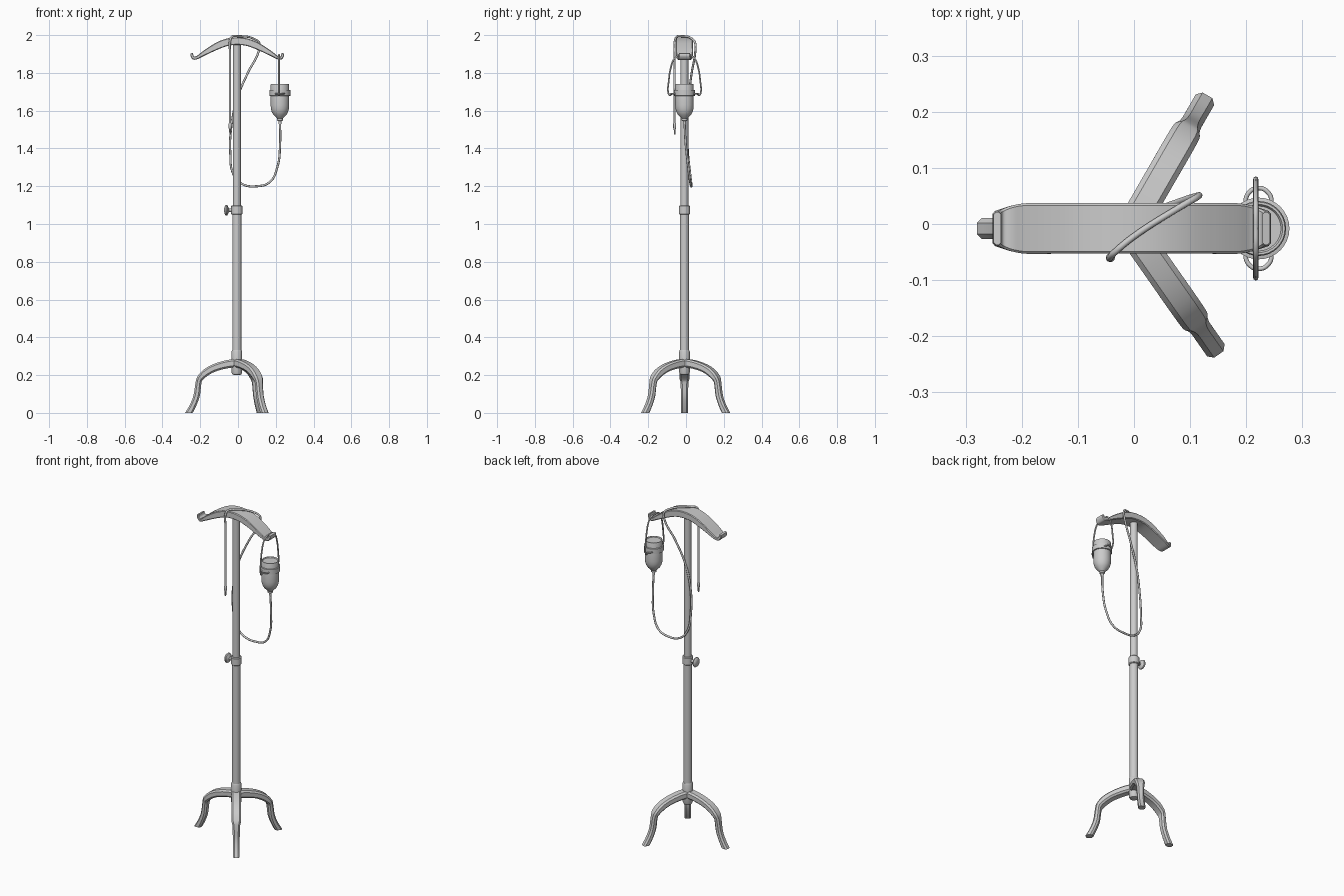
import bpy, bmesh, math
from mathutils import Vector, Matrix

if "Cube" in bpy.data.objects:
    bpy.data.objects.remove(bpy.data.objects["Cube"])

CX, CY = -0.006, -0.008      # pole axis


def finish(bm, name, matrix=None, angle=40):
    bmesh.ops.recalc_face_normals(bm, faces=bm.faces)
    if matrix:
        bm.transform(matrix)
    me = bpy.data.meshes.new(name)
    bm.to_mesh(me)
    bm.free()
    ob = bpy.data.objects.new(name, me)
    bpy.context.collection.objects.link(ob)
    bpy.ops.object.select_all(action='DESELECT')
    ob.select_set(True)
    bpy.context.view_layer.objects.active = ob
    bpy.ops.object.shade_smooth_by_angle(angle=math.radians(angle))
    return ob


def skin(bm, rings, caps=True):
    vs = [[bm.verts.new(p) for p in r] for r in rings]
    n = len(vs[0])
    for a, b in zip(vs, vs[1:]):
        for i in range(n):
            j = (i + 1) % n
            bm.faces.new((a[i], a[j], b[j], b[i]))
    if caps:
        bm.faces.new(vs[0])
        bm.faces.new(vs[-1])


def lathe(name, profile, matrix, n=24):
    """Solid of revolution from (radius, height) pairs."""
    bm = bmesh.new()
    skin(bm, [[(r * math.cos(t), r * math.sin(t), z)
               for t in (2 * math.pi * i / n for i in range(n))] for r, z in profile])
    return finish(bm, name, matrix)


def spline(pts, k=4):
    """Catmull-Rom through tuples of any size."""
    P = [Vector(p) for p in pts]
    P = [2 * P[0] - P[1]] + P + [2 * P[-1] - P[-2]]
    out = []
    for a, b, c, d in zip(P, P[1:], P[2:], P[3:]):
        for s in range(k):
            t = s / k
            out.append(0.5 * (2 * b + (c - a) * t + (2 * a - 5 * b + 4 * c - d) * t * t
                              + (3 * b - a - 3 * c + d) * t ** 3))
    return out + [P[-2]]


def beam(name, stations, matrix, chamfer):
    """Chamfered bar; station = upper x, upper z, lower x, lower z, half width."""
    bm = bmesh.new()
    rings = []
    for ux, uz, lx, lz, w in spline(stations):
        u, l = Vector((ux, 0, uz)), Vector((lx, 0, lz))
        c = min(chamfer, 0.3 * (u - l).length)
        d = (l - u).normalized() * c
        y = Vector((0, 1, 0))
        rings.append([u - y * (w - c), u + y * (w - c), u + d + y * w, l - d + y * w,
                      l + y * (w - c), l - y * (w - c), l - d - y * w, u + d - y * w])
    skin(bm, rings)
    return finish(bm, name, matrix, 35)


def tube(name, pts, radius, cyclic=False):
    cu = bpy.data.curves.new(name, 'CURVE')
    cu.dimensions = '3D'
    cu.bevel_depth = radius
    cu.bevel_resolution = 3
    cu.resolution_u = 8
    cu.use_fill_caps = True
    sp = cu.splines.new('BEZIER')
    sp.bezier_points.add(len(pts) - 1)
    sp.use_cyclic_u = cyclic
    for b, p in zip(sp.bezier_points, pts):
        b.co = p
        b.handle_left_type = b.handle_right_type = 'AUTO'
    ob = bpy.data.objects.new(name, cu)
    bpy.context.collection.objects.link(ob)
    bpy.ops.object.select_all(action='DESELECT')
    ob.select_set(True)
    bpy.context.view_layer.objects.active = ob
    bpy.ops.object.convert(target='MESH')
    bpy.ops.object.shade_smooth_by_angle(angle=math.radians(40))


axis = Matrix.Translation((CX, CY, 0))

# Telescoping pole, hub and clamp collar
lathe("lower_pole", [(.024, .25), (.024, 1.06)], axis)
lathe("upper_pole", [(.021, 1.05), (.021, 1.96)], axis)
lathe("base_hub", [(.012, .2), (.023, .203), (.028, .214), (.028, .325), (.025, .332)], axis)
lathe("clamp_collar", [(.026, 1.05), (.030, 1.054), (.030, 1.094), (.026, 1.098)], axis)

# Thumb knob on the left of the collar
lathe("clamp_knob", [(.009, .02), (.009, .042), (.017, .046), (.027, .051), (.029, .057),
                     (.024, .063), (.010, .067)],
      Matrix.Translation((CX, CY, 1.073)) @ Matrix.Rotation(-math.pi / 2, 4, 'Y'))

# Three curved legs
leg = [(.0, .287, .0, .243, .027), (.06, .278, .05, .236, .027), (.125, .258, .105, .222, .027),
       (.175, .23, .145, .203, .027), (.207, .195, .179, .176, .026), (.218, .165, .188, .155, .021),
       (.229, .095, .196, .09, .019), (.248, .045, .214, .04, .019), (.274, .0, .234, .0, .019)]
for label, ang in (("left", 180), ("back_right", 60), ("front_right", -55)):
    beam(label + "_leg", leg, axis @ Matrix.Rotation(math.radians(ang), 4, 'Z'), .009)

# Arched top hanger with upturned lips
half = [(.05, 1.983, .045, 1.944, .045), (.10, 1.966, .09, 1.929, .045),
        (.15, 1.937, .14, 1.907, .045), (.19, 1.909, .182, 1.887, .045),
        (.213, 1.891, .213, 1.872, .041), (.228, 1.888, .234, 1.871, .035),
        (.234, 1.900, .247, 1.888, .031), (.233, 1.906, .246, 1.903, .029)]
arch = [(-a, b, -c, d, w) for a, b, c, d, w in reversed(half)] \
    + [(0, 1.988, 0, 1.948, .045)] + half
beam("top_hanger", arch, Matrix.Translation((-.004, -.008, 0)), .004)

# Bottle with band
bx = .222
bottle = Matrix.Translation((bx, CY, 0))
lathe("bottle", [(.040, 1.737), (.043, 1.742), (.047, 1.742), (.049, 1.737), (.049, 1.63),
                 (.048, 1.612), (.043, 1.593), (.034, 1.577), (.019, 1.562), (.015, 1.558),
                 (.015, 1.548), (.008, 1.544), (.008, 1.53)], bottle, 32)
lathe("bottle_band", [(.047, 1.677), (.055, 1.679), (.055, 1.709), (.047, 1.711)], bottle, 32)

# Side lugs and wire bail hung over the hanger lip
for label, s in (("back", 1), ("front", -1)):
    tube(label + "_lug", [(bx + .023 * math.cos(t), CY + s * .048 + .024 * math.sin(t), 1.69)
                          for t in (math.pi * i / 4 for i in range(8))], .004, True)
side = [(.068, 1.688), (.078, 1.682), (.085, 1.692), (.083, 1.76), (.073, 1.825),
        (.056, 1.872), (.035, 1.892)]
bail = [(.217, CY + y, z) for y, z in side] + [(.217, CY, 1.896)] \
    + [(.217, CY - y, z) for y, z in reversed(side)]
tube("wire_bail", bail, .0045)

# Drip tube: bottle, low loop, up behind the pole, over the hanger, down the front
tube("drip_tube", [(bx, CY, 1.545), (.223, -.002, 1.43), (.208, .012, 1.30), (.168, .022, 1.222),
                   (.10, .028, 1.200), (.02, .028, 1.213), (-.025, .022, 1.265),
                   (-.041, .010, 1.38), (-.036, .006, 1.51), (-.006, .014, 1.66),
                   (.052, .030, 1.80), (.108, .049, 1.91), (.114, .049, 1.955),
                   (.085, .032, 1.980), (.0, -.022, 1.994), (-.034, -.050, 1.990),
                   (-.042, -.059, 1.970), (-.042, -.060, 1.90), (-.042, -.060, 1.53)], .0058)
lathe("tube_nozzle", [(.006, 1.535), (.008, 1.53), (.008, 1.508), (.005, 1.502), (.004, 1.475)],
      Matrix.Translation((-.042, -.060, 0)), 12)
